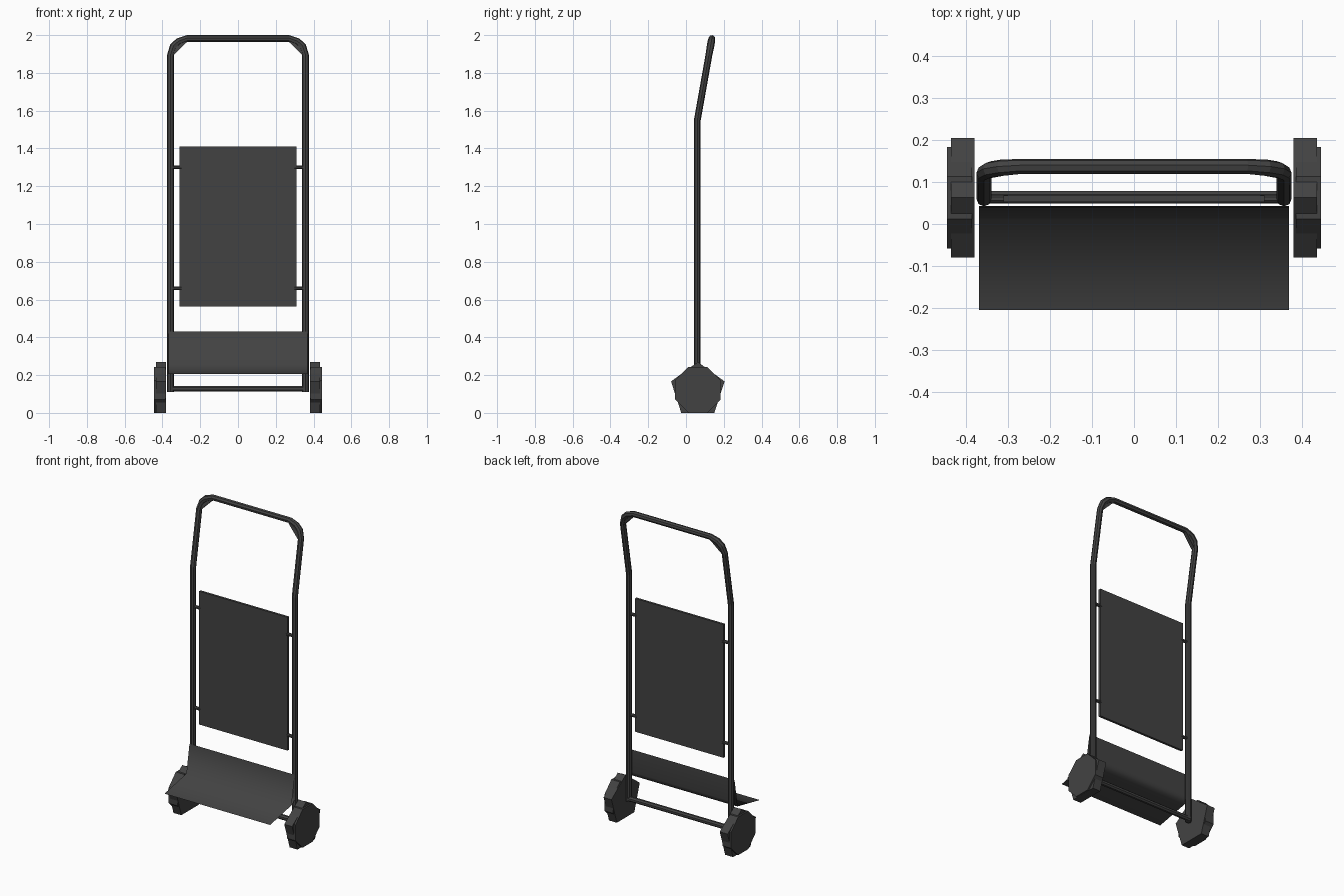
import bpy, bmesh, math
from mathutils import Matrix

if "Cube" in bpy.data.objects:
    bpy.data.objects.remove(bpy.data.objects["Cube"])

dark = bpy.data.materials.new("dark_metal")
dark.diffuse_color = (0.055, 0.055, 0.055, 1)
dark.use_nodes = True
dark.node_tree.nodes["Principled BSDF"].inputs["Base Color"].default_value = dark.diffuse_color


def finish(bm, name):
    bmesh.ops.recalc_face_normals(bm, faces=bm.faces)
    me = bpy.data.meshes.new(name)
    bm.to_mesh(me)
    bm.free()
    me.materials.append(dark)
    ob = bpy.data.objects.new(name, me)
    bpy.context.collection.objects.link(ob)
    return ob


def cylinder_x(name, x0, x1, y, z, r, sides):
    """Prism along x standing on a flat side."""
    bm = bmesh.new()
    rings = []
    for x in (x0, x1):
        ring = []
        for i in range(sides):
            a = -math.pi / 2 + (i + 0.5) * 2 * math.pi / sides
            ring.append(bm.verts.new((x, y + r * math.cos(a), z + r * math.sin(a))))
        bm.faces.new(ring)
        rings.append(ring)
    for i in range(sides):
        j = (i + 1) % sides
        bm.faces.new((rings[0][i], rings[0][j], rings[1][j], rings[1][i]))
    return finish(bm, name)


def sheet(name, profile, half):
    """Thin smooth sheet: a y-z profile swept across x."""
    bm = bmesh.new()
    rows = [[bm.verts.new((x, y, z)) for y, z in profile] for x in (-half, half)]
    for i in range(len(profile) - 1):
        f = bm.faces.new((rows[0][i], rows[0][i + 1], rows[1][i + 1], rows[1][i]))
        f.smooth = True
    return finish(bm, name)


# Bent tube frame with leaning handle
def lean(z):
    return 0.06 + max(0, z - 1.55) * 0.178


half_path = [(0.357, 0.11, 1), (0.357, 1.55, 1), (0.357, 1.895, 1),
             (0.342, 1.94, 1.1), (0.315, 1.965, 1.1), (0.268, 1.982, 1)]
path = half_path + [(-x, z, r) for x, z, r in reversed(half_path)]
cu = bpy.data.curves.new("tube_frame", "CURVE")
cu.dimensions = "3D"
cu.bevel_depth = 0.018
cu.bevel_resolution = 2
cu.use_fill_caps = True
cu.materials.append(dark)
sp = cu.splines.new("POLY")
sp.points.add(len(path) - 1)
for p, (x, z, r) in zip(sp.points, path):
    p.co = (x, lean(z), z, 1)
    p.radius = r
sp.use_smooth = False
bpy.context.collection.objects.link(bpy.data.objects.new("tube_frame", cu))

# Back panel
bm = bmesh.new()
bmesh.ops.create_cube(bm, size=1, matrix=Matrix.Translation((0, 0.06, 0.987))
                      @ Matrix.Diagonal((0.62, 0.015, 0.845, 1)))
finish(bm, "back_panel")

# Toe plate: front sheet and curved backing sheet, meeting at both ends
sheet("toe_plate", [(0.041, 0.43), (0.010, 0.254), (-0.205, 0.21)], 0.369)
sheet("toe_plate_backing", [(0.043, 0.43), (0.043, 0.29), (0.038, 0.271), (0.027, 0.259),
                            (0.009, 0.250), (-0.205, 0.207)], 0.369)

# Axle
cylinder_x("axle", -0.36, 0.36, 0.064, 0.128, 0.016, 8)

# Parts on both sides: corner webs, panel brackets and wheels
for s, side in ((-1, "left"), (1, "right")):
    bm = bmesh.new()
    outline = [(0.345, 1.89), (0.35, 1.93), (0.315, 1.965), (0.27, 1.966)]
    rows = [[bm.verts.new((s * x, lean(z) + d, z)) for x, z in outline] for d in (-0.012, 0.012)]
    bm.faces.new(rows[0])
    bm.faces.new(rows[1])
    for i in range(4):
        j = (i + 1) % 4
        bm.faces.new((rows[0][i], rows[0][j], rows[1][j], rows[1][i]))
    finish(bm, f"{side}_corner_web")
    for z, level in ((0.66, "lower"), (1.3, "upper")):
        cylinder_x(f"{level}_{side}_bracket", s * 0.30, s * 0.35, 0.06, z, 0.01, 8)
    cylinder_x(f"{side}_tyre", s * 0.38, s * 0.435, 0.0625, 0.1205, 0.149, 5)
    cylinder_x(f"{side}_wheel_disc", s * 0.385, s * 0.445, 0.0625, 0.1215, 0.131, 8)
